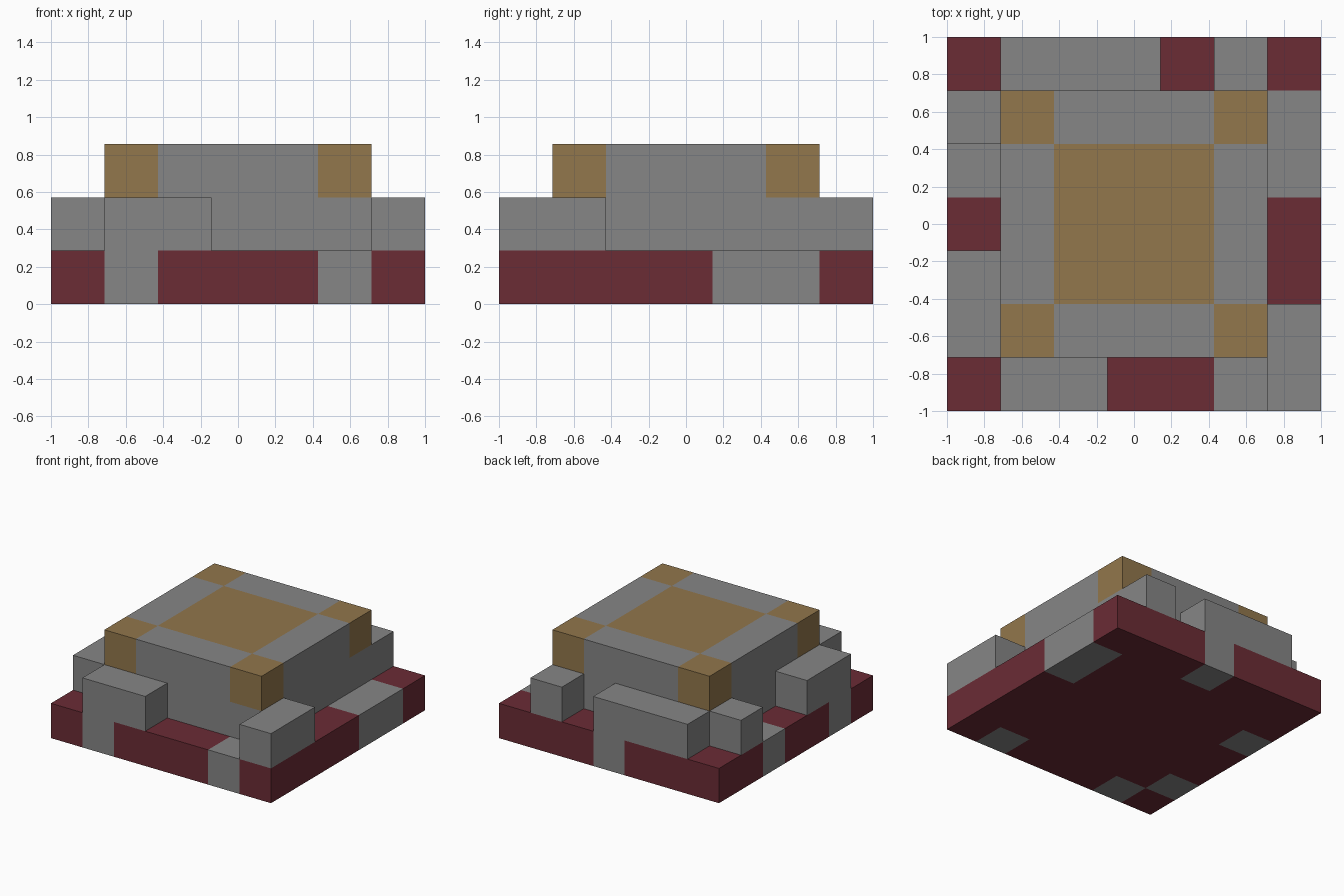
import bpy
import bmesh
from mathutils import Vector

if "Cube" in bpy.data.objects:
    bpy.data.objects.remove(bpy.data.objects["Cube"], do_unlink=True)

N = 7            # cells along each side
CELL = 2 / N     # cell size


def make_material(name, rgb):
    mat = bpy.data.materials.new(name)
    mat.use_nodes = True
    mat.diffuse_color = (*rgb, 1)
    mat.node_tree.nodes["Principled BSDF"].inputs["Base Color"].default_value = (*rgb, 1)
    return mat


MATERIALS = [
    make_material("stone_grey", (0.238, 0.238, 0.238)),
    make_material("brick_red", (0.147, 0.025, 0.036)),
    make_material("sand_tan", (0.287, 0.184, 0.072)),
]
GREY, RED, TAN = range(3)


def block(xs, ys, z, colour):
    return {(x, y, z): colour for x in xs for y in ys}


# Base slab: red, with grey cells along the rim
base = block(range(N), range(N), 0, RED)
for x, y in [(1, 0), (5, 0), (6, 4), (6, 5), (3, 6), (0, 4), (0, 1)]:
    base[x, y, 0] = GREY

# Broken low walls around the rim
walls = {
    "front_wall": block((1, 2), (0,), 1, GREY),
    "left_front_wall": block((6,), (0, 1), 1, GREY),
    "back_wall": block((1, 2, 3), (6,), 1, GREY),
    "back_post": block((5,), (6,), 1, GREY),
    "right_back_post": block((0,), (5,), 1, GREY),
    "right_front_wall": block((0,), (1, 2), 1, GREY),
}

# Central tower: grey, with tan top corners and a tan roof panel
tower = block(range(1, 6), range(1, 6), 1, GREY)
tower |= block(range(1, 6), range(1, 6), 2, GREY)
tower |= block((1, 5), (1, 5), 2, TAN)
tower |= block(range(2, 5), range(2, 5), 2, TAN)

parts = {"base": base, "tower": tower, **walls}
filled = set().union(*parts.values())


def build(name, cells):
    """Make the outer faces of a group of cells, coloured cell by cell."""
    bm = bmesh.new()
    for cell, colour in cells.items():
        centre = Vector(cell) + Vector((0.5, 0.5, 0.5))
        for axis in range(3):
            for sign in (-1, 1):
                normal = Vector((0, 0, 0))
                normal[axis] = sign
                if tuple(int(c + n) for c, n in zip(cell, normal)) in filled:
                    continue
                u = Vector((0, 0, 0))
                u[(axis + 1) % 3] = 0.5
                v = normal.cross(u)
                mid = centre + normal / 2
                corners = (mid - u - v, mid + u - v, mid + u + v, mid - u + v)
                face = bm.faces.new([bm.verts.new(p) for p in corners])
                face.material_index = colour
    bmesh.ops.remove_doubles(bm, verts=bm.verts, dist=0.001)
    bmesh.ops.translate(bm, verts=bm.verts, vec=(-N / 2, -N / 2, 0))
    bmesh.ops.scale(bm, verts=bm.verts, vec=(CELL, CELL, CELL))
    mesh = bpy.data.meshes.new(name)
    bm.to_mesh(mesh)
    bm.free()
    for mat in MATERIALS:
        mesh.materials.append(mat)
    bpy.context.collection.objects.link(bpy.data.objects.new(name, mesh))


for part_name, part_cells in parts.items():
    build(part_name, part_cells)
